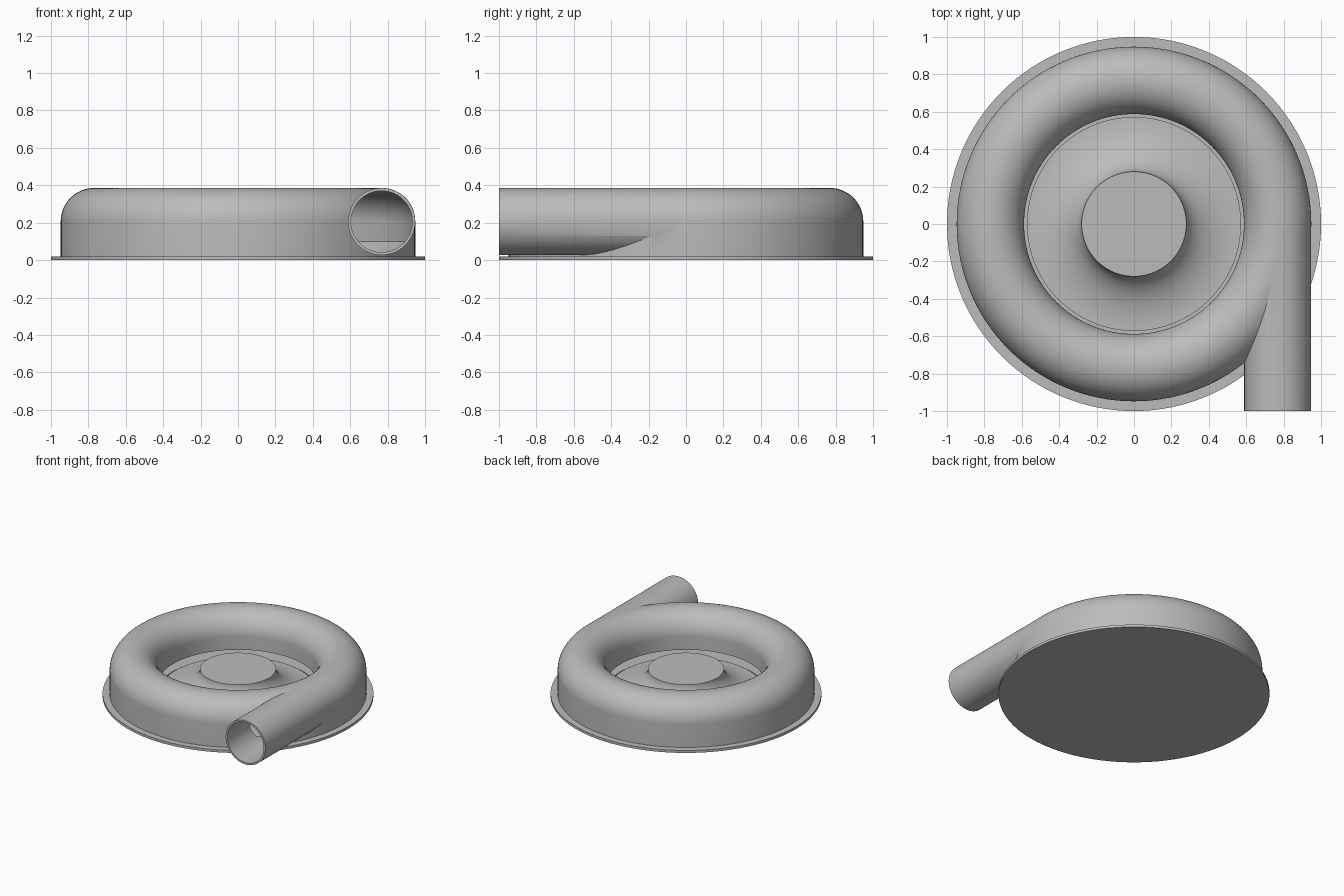
import bpy, bmesh, math
from mathutils import Matrix, Vector

if "Cube" in bpy.data.objects:
    bpy.data.objects.remove(bpy.data.objects["Cube"], do_unlink=True)

metal = bpy.data.materials.new("plain grey metal")
metal.use_nodes = True
GREY = (0.5, 0.5, 0.5, 1)
metal.diffuse_color = GREY
metal.node_tree.nodes["Principled BSDF"].inputs["Base Color"].default_value = GREY

SEGS = 128
TUBE_R, TUBE_Z = 0.768, 0.206   # centre line of the ring and outlet
OUTER, BORE = 0.18, 0.165       # outer and inner tube radius


def add_object(name, bm):
    bmesh.ops.recalc_face_normals(bm, faces=bm.faces)
    mesh = bpy.data.meshes.new(name)
    bm.to_mesh(mesh)
    bm.free()
    mesh.materials.append(metal)
    obj = bpy.data.objects.new(name, mesh)
    bpy.context.collection.objects.link(obj)
    return obj


def lathe(name, profile):
    """Spin a closed (radius, height) profile around z."""
    bm = bmesh.new()
    verts = [bm.verts.new((r, 0, z)) for r, z in profile]
    edges = [bm.edges.new((a, b)) for a, b in zip(verts, verts[1:] + verts[:1])]
    bmesh.ops.spin(bm, geom=verts + edges, cent=(0, 0, 0), axis=(0, 0, 1),
                   angle=math.tau, steps=SEGS, use_merge=True)
    bmesh.ops.remove_doubles(bm, verts=bm.verts, dist=1e-5)
    return add_object(name, bm)


def pipe(name, radius, y0, y1):
    """Solid cylinder along y, on the tube centre line."""
    bm = bmesh.new()
    place = Matrix.Translation(Vector((TUBE_R, (y0 + y1) / 2, TUBE_Z)))
    bmesh.ops.create_cone(bm, cap_ends=True, segments=72, radius1=radius,
                          radius2=radius, depth=y1 - y0,
                          matrix=place @ Matrix.Rotation(math.pi / 2, 4, 'X'))
    return add_object(name, bm)


def arch(radius, steps=32):
    """Half circle over the tube, from the outer side to the inner side."""
    return [(TUBE_R + radius * math.cos(math.pi * i / steps),
             TUBE_Z + radius * math.sin(math.pi * i / steps))
            for i in range(steps + 1)]


def boolean(obj, other, operation):
    mod = obj.modifiers.new(operation.lower(), 'BOOLEAN')
    mod.operation = operation
    mod.solver = 'EXACT'
    mod.object = other
    other.hide_render = True
    bpy.ops.object.select_all(action='DESELECT')
    bpy.context.view_layer.objects.active = obj
    obj.select_set(True)
    bpy.ops.object.modifier_apply(modifier=mod.name)
    bpy.data.objects.remove(other, do_unlink=True)


def smooth(obj):
    bpy.ops.object.select_all(action='DESELECT')
    bpy.context.view_layer.objects.active = obj
    obj.select_set(True)
    bpy.ops.object.shade_smooth_by_angle(angle=math.radians(25))


# Round base plate
base = lathe("base_plate", [(0, 0), (1, 0), (1, 0.02), (0, 0.02)])

# Volute casing with tangential outlet, hollowed out
ring_in, ring_out = TUBE_R - OUTER, TUBE_R + OUTER
casing = lathe("volute_casing", [(ring_in, 0.015), (ring_out, 0.015)] + arch(OUTER))
boolean(casing, pipe("outlet_pipe", OUTER - 0.001, -1, 0), 'UNION')
inner_wall = TUBE_R - BORE
hollow = lathe("hollow_cutter", [(0.5, 0.1), (0.5, 0.04), (0.85, 0.04),
                                 (TUBE_R + BORE, 0.1)] + arch(BORE)
               + [(inner_wall, 0.1)])
boolean(casing, hollow, 'DIFFERENCE')
boolean(casing, pipe("bore_cutter", BORE - 0.001, -1.1, 0), 'DIFFERENCE')

# Flared hub rising from the centre of the casing
HUB_R, HUB_TOP, RIM_R, RIM_Z = 0.28, 0.22, 0.572, 0.05
flare = [(RIM_R - (RIM_R - HUB_R) * math.cos(a), HUB_TOP - (HUB_TOP - RIM_Z) * math.sin(a))
         for a in (math.pi / 2 * i / 20 for i in range(21))]
hub = lathe("flared_hub", [(0, HUB_TOP)] + flare + [(RIM_R, 0.015), (0, 0.015)])

for part in (base, casing, hub):
    smooth(part)
